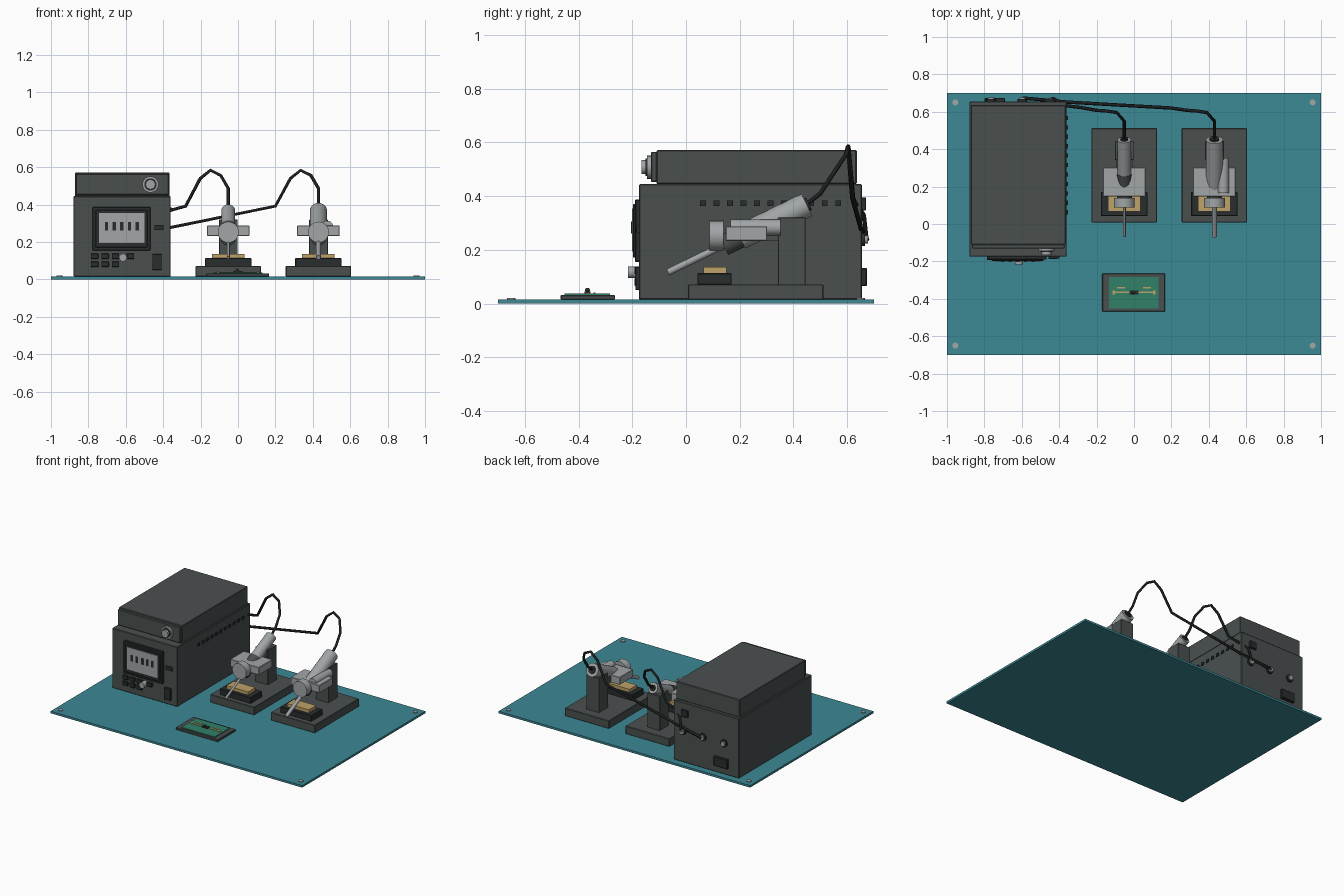
import bpy
import math
from mathutils import Vector

if "Cube" in bpy.data.objects:
    bpy.data.objects.remove(bpy.data.objects["Cube"])


def material(name, rgb):
    m = bpy.data.materials.new(name)
    m.use_nodes = True
    m.diffuse_color = (*rgb, 1)
    m.node_tree.nodes["Principled BSDF"].inputs["Base Color"].default_value = (*rgb, 1)
    return m


TEAL = material("teal mat", (0.045, 0.25, 0.30))
GREY = material("dark grey case", (0.068, 0.08, 0.078))
BLACK = material("charcoal", (0.022, 0.027, 0.028))
CABLE = material("cable black", (0.012, 0.013, 0.014))
METAL = material("light metal", (0.36, 0.38, 0.39))
GREEN = material("board green", (0.03, 0.22, 0.14))
TAN = material("brass tan", (0.52, 0.36, 0.14))


def box(name, x, y, z, mat, bevel=0):
    """Box given as (min, max) ranges on each axis."""
    r = (x, y, z)
    bpy.ops.mesh.primitive_cube_add(size=1, location=[sum(a) / 2 for a in r])
    o = bpy.context.object
    o.name = name
    o.scale = [a[1] - a[0] for a in r]
    bpy.ops.object.transform_apply(location=False, rotation=False, scale=True)
    o.data.materials.append(mat)
    if bevel:
        b = o.modifiers.new("edge", "BEVEL")
        b.width = bevel
        b.segments = 1
    return o


def rod(name, a, b, r, mat, sides=20, r2=None):
    """Cylinder or cone between two points."""
    a, b = Vector(a), Vector(b)
    d = b - a
    bpy.ops.mesh.primitive_cone_add(
        vertices=sides, radius1=r, radius2=r if r2 is None else r2,
        depth=d.length, location=(a + b) / 2)
    o = bpy.context.object
    o.name = name
    o.rotation_euler = d.to_track_quat("Z", "Y").to_euler()
    o.data.materials.append(mat)
    bpy.ops.object.shade_smooth_by_angle(angle=math.radians(35))
    return o


def cable(name, points):
    c = bpy.data.curves.new(name, "CURVE")
    c.dimensions = "3D"
    c.bevel_depth = 0.009
    c.bevel_resolution = 1
    c.use_fill_caps = True
    s = c.splines.new("POLY")
    s.points.add(len(points) - 1)
    for p, co in zip(s.points, points):
        p.co = (*co, 1)
    c.materials.append(CABLE)
    bpy.context.collection.objects.link(bpy.data.objects.new(name, c))


# Work mat with corner studs
box("work_mat", (-1, 1), (-0.7, 0.7), (0, 0.015), TEAL)
for sx in (-1, 1):
    for sy in (-1, 1):
        x, y = 0.955 * sx, 0.65 * sy
        rod("corner_stud", (x, y, 0.01), (x, y, 0.021), 0.016, METAL, 16)

# Instrument cases
box("lower_case", (-0.88, -0.36), (-0.175, 0.655), (0.015, 0.445), GREY, 0.004)
box("upper_case", (-0.872, -0.366), (-0.11, 0.636), (0.445, 0.572), GREY, 0.004)
box("upper_front_panel", (-0.866, -0.372), (-0.13, -0.108), (0.453, 0.565), GREY, 0.003)

# Power knob on the upper case
for r, y, mat in ((0.043, -0.145, METAL), (0.033, -0.15, BLACK), (0.026, -0.165, METAL)):
    rod("upper_knob", (-0.468, -0.125, 0.508), (-0.468, y, 0.508), r, mat, 24)

# Display
box("display_frame", (-0.778, -0.468), (-0.19, -0.17), (0.155, 0.387), BLACK, 0.003)
box("display_bezel", (-0.762, -0.484), (-0.198, -0.185), (0.171, 0.371), BLACK, 0.003)
box("display_screen", (-0.742, -0.5), (-0.201, -0.195), (0.195, 0.355), METAL)
for i in range(5):
    x = -0.703 + 0.041 * i
    box("display_digit", (x - 0.009, x + 0.009), (-0.204, -0.2), (0.262, 0.306), BLACK)

# Front controls
for x in (-0.767, -0.711, -0.655, -0.575):
    box("upper_button", (x - 0.02, x + 0.02), (-0.192, -0.17), (0.109, 0.138), BLACK, 0.002)
for x in (-0.767, -0.711, -0.655):
    box("lower_button", (x - 0.02, x + 0.02), (-0.192, -0.17), (0.066, 0.095), BLACK, 0.002)
rod("select_knob", (-0.615, -0.17, 0.117), (-0.615, -0.216, 0.117), 0.021, METAL, 16)
box("card_slot", (-0.447, -0.397), (-0.184, -0.17), (0.264, 0.29), BLACK)
box("front_socket", (-0.458, -0.408), (-0.188, -0.17), (0.05, 0.136), BLACK, 0.002)

# Side vents
for i in range(11):
    y = 0.063 + 0.0504 * i
    box("side_vent", (-0.365, -0.354), (y - 0.011, y + 0.011), (0.363, 0.384), BLACK)

# Rear connectors, switch and power inlet
for x in (-0.764, -0.596, -0.436):
    rod("rear_connector_ring", (x, 0.65, 0.24), (x, 0.667, 0.24), 0.026, BLACK)
    rod("rear_connector_core", (x, 0.65, 0.24), (x, 0.677, 0.24), 0.017, METAL)
box("rear_switch", (-0.478, -0.426), (0.65, 0.67), (0.347, 0.396), BLACK, 0.002)
box("power_inlet", (-0.798, -0.69), (0.65, 0.674), (0.066, 0.132), BLACK, 0.003)


def station(cx, tube_r, needle_r):
    """Probe stand: plate, column, stage, carriage and tilted probe."""
    def span(h):
        return (cx - h, cx + h)

    def on_axis(y):
        return (cx, y, 0.368 + (y - 0.45) * 0.486)

    box("stand_plate", span(0.175), (0.008, 0.512), (0.015, 0.072), GREY, 0.003)
    box("stand_column", span(0.05), (0.343, 0.445), (0.07, 0.32), GREY, 0.002)
    box("stage", span(0.124), (0.042, 0.17), (0.07, 0.114), BLACK, 0.003)
    box("sample_pad", span(0.087), (0.066, 0.15), (0.112, 0.137), TAN)
    box("carriage", span(0.114), (0.148, 0.302), (0.233, 0.288), METAL, 0.003)
    box("carriage_arm", span(0.045), (0.29, 0.35), (0.235, 0.282), GREY)
    rod("probe_sleeve", on_axis(0.14), on_axis(0.27), 0.04, GREY)
    rod("probe_collar", (cx, 0.088, 0.253), (cx, 0.14, 0.253), 0.056, METAL, 24)
    rod("probe_tube", on_axis(0.2), on_axis(0.45), tube_r, METAL)
    rod("probe_tube_cap", on_axis(0.44), on_axis(0.458), tube_r * 0.55, BLACK)
    rod("probe_needle", on_axis(-0.067), on_axis(0.16), needle_r, METAL, 12)


LEFT_X, RIGHT_X = 0.43, -0.052
station(RIGHT_X, 0.037, 0.008)
station(LEFT_X, 0.046, 0.013)
rod("side_micrometer", (0.478, 0.165, 0.284), (0.478, 0.352, 0.284), 0.03, METAL)

# Cables share the same arch above each probe
arch = [(-0.15, 0.608, 0.54), (-0.095, 0.604, 0.584), (-0.04, 0.596, 0.556),
        (0, 0.55, 0.487), (0, 0.5, 0.41), (0, 0.44, 0.363)]


def arch_at(cx):
    return [(cx + x, y, z) for x, y, z in arch]


cable("right_cable", [(-0.436, 0.672, 0.24), (-0.415, 0.662, 0.33), (-0.36, 0.632, 0.37),
                      (-0.28, 0.622, 0.392)] + arch_at(RIGHT_X))
cable("left_cable", [(-0.596, 0.674, 0.24), (-0.36, 0.652, 0.278),
                     (0.2, 0.62, 0.392)] + arch_at(LEFT_X))

# Sample board on its tray
box("board_tray", (-0.17, 0.167), (-0.467, -0.264), (0.015, 0.032), GREY, 0.003)
box("circuit_board", (-0.134, 0.132), (-0.453, -0.283), (0.03, 0.038), GREEN)
box("main_trace", (-0.112, 0.112), (-0.37, -0.362), (0.037, 0.041), TAN)
for s in (-1, 1):
    x = 0.07 * s
    box("short_trace", (x - 0.022, x + 0.022), (-0.345, -0.337), (0.037, 0.041), TAN)
    x = 0.108 * s
    box("trace_pad", (x - 0.006, x + 0.006), (-0.376, -0.356), (0.037, 0.042), TAN)
box("chip", (-0.024, 0.024), (-0.378, -0.355), (0.037, 0.046), BLACK)
bpy.ops.mesh.primitive_uv_sphere_add(segments=12, ring_count=8, radius=0.009,
                                     location=(-0.004, -0.367, 0.05))
bead = bpy.context.object
bead.name = "chip_bead"
bead.data.materials.append(BLACK)
bpy.ops.object.shade_smooth_by_angle(angle=math.radians(35))
